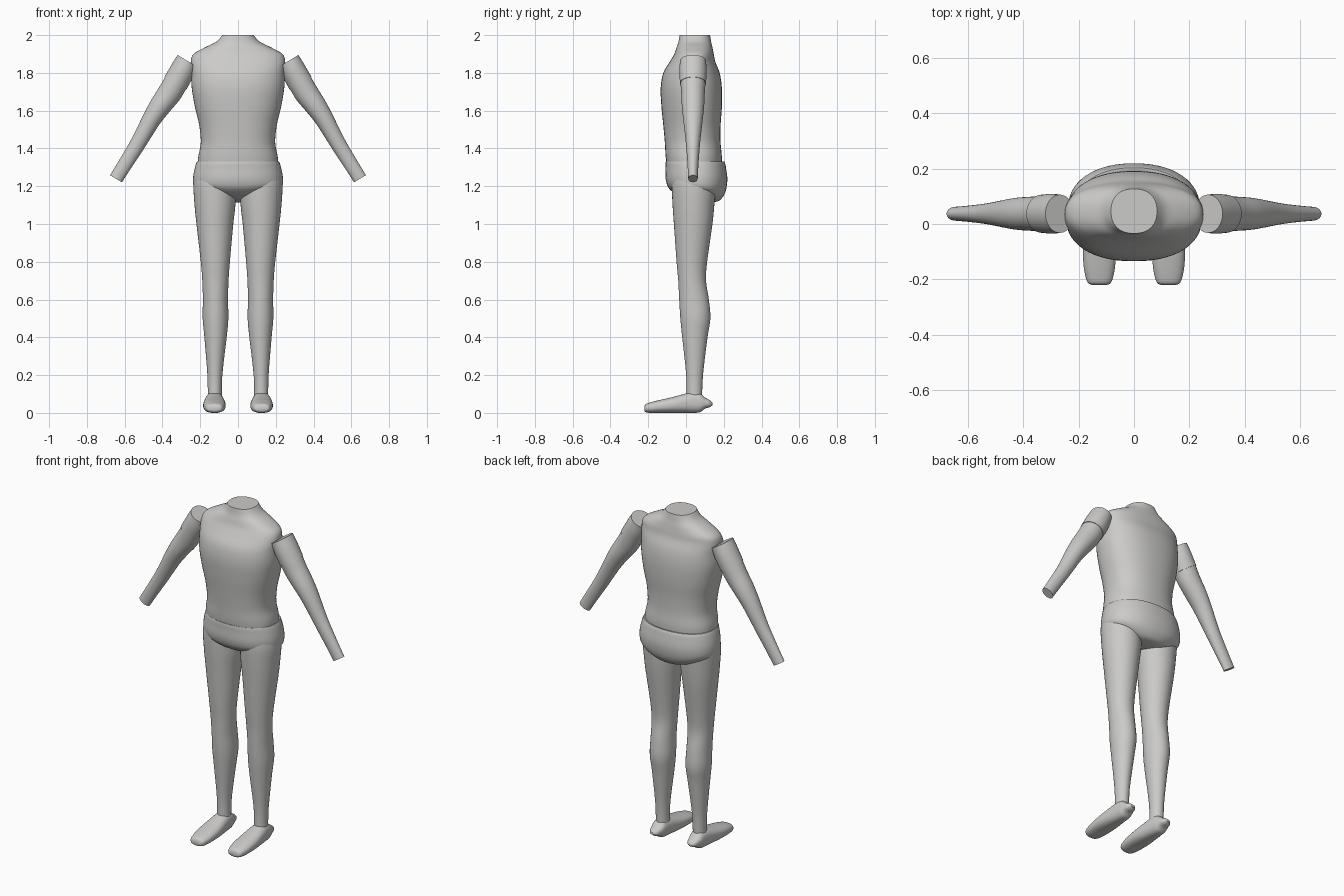
import bpy, bmesh, math
from mathutils import Vector

cube = bpy.data.objects.get("Cube")
if cube:
    bpy.data.objects.remove(cube, do_unlink=True)

grey = bpy.data.materials.new("plain_grey")
grey.use_nodes = True
COLOUR = (0.6, 0.595, 0.585, 1)
grey.diffuse_color = COLOUR
grey.node_tree.nodes["Principled BSDF"].inputs["Base Color"].default_value = COLOUR


def smooth_rows(rows, steps):
    """Catmull-Rom interpolation between section rows."""
    out = []
    for i in range(len(rows) - 1):
        sections = zip(rows[max(i - 1, 0)], rows[i], rows[i + 1], rows[min(i + 2, len(rows) - 1)])
        sections = list(sections)
        for s in range(steps):
            t = s / steps
            out.append([b + 0.5 * t * (c - a + t * (2*a - 5*b + 4*c - d + t * (3*(b - c) + d - a)))
                        for a, b, c, d in sections])
    return out + [list(rows[-1])]


def loft(name, rows, place, power=2.0, sides=40, steps=4):
    """Skin closed superellipse sections; place(row, u, v) gives each point."""
    bm = bmesh.new()
    rings = []
    for row in smooth_rows(rows, steps):
        ring = []
        for k in range(sides):
            a = math.tau * k / sides
            c, s = math.cos(a), math.sin(a)
            u = math.copysign(abs(c) ** (2 / power), c)
            v = math.copysign(abs(s) ** (2 / power), s)
            ring.append(bm.verts.new(place(row, u, v)))
        rings.append(ring)
    for lower, upper in zip(rings, rings[1:]):
        for k in range(sides):
            n = (k + 1) % sides
            bm.faces.new((lower[k], lower[n], upper[n], upper[k]))
    bm.faces.new(rings[0])
    bm.faces.new(rings[-1])
    bmesh.ops.recalc_face_normals(bm, faces=bm.faces)
    mesh = bpy.data.meshes.new(name)
    bm.to_mesh(mesh)
    bm.free()
    mesh.materials.append(grey)
    obj = bpy.data.objects.new(name, mesh)
    bpy.context.collection.objects.link(obj)
    bpy.ops.object.select_all(action='DESELECT')
    obj.select_set(True)
    bpy.context.view_layer.objects.active = obj
    bpy.ops.object.shade_smooth_by_angle(angle=math.radians(45))
    return obj


# Trunk sections: height, half width, front y, back y, tilt
def trunk_point(row, u, v):
    z, half, front, back, tilt = row
    y = (front + back) / 2 + v * (back - front) / 2
    return (u * half, y, z - tilt * (y - 0.04))


torso = [
    (1.27, .21, -.095, .185, 0), (1.35, .211, -.107, .19, 0), (1.43, .197, -.112, .183, 0),
    (1.52, .205, -.12, .183, 0), (1.62, .228, -.13, .19, 0), (1.72, .245, -.134, .19, 0),
    (1.80, .247, -.12, .178, 0), (1.86, .25, -.085, .155, 0), (1.90, .235, -.062, .147, 0),
    (1.935, .175, -.05, .14, 0), (1.965, .115, -.04, .133, 0), (2.0, .083, -.034, .127, 0)]
loft("torso", torso, trunk_point, power=2.3, sides=56)

pelvis = [
    (1.32, .205, -.09, .18, 0), (1.33, .217, -.107, .203, 0), (1.29, .23, -.108, .213, 0),
    (1.24, .238, -.108, .219, .02), (1.195, .232, -.1, .212, .08), (1.165, .19, -.085, .195, .14),
    (1.14, .125, -.05, .165, .17), (1.125, .05, .01, .1, .17)]
loft("pelvis", pelvis, trunk_point, power=2.2, sides=56)

# Leg sections: height, inner x, outer x, front y, back y
legs = [
    (1.26, .03, .228, -.07, .155), (1.2, .012, .236, -.075, .157), (1.1, .014, .23, -.071, .15),
    (1.0, .025, .22, -.064, .14), (.8, .043, .197, -.05, .112), (.7, .05, .189, -.041, .106),
    (.6, .053, .186, -.036, .121), (.5, .051, .187, -.03, .129), (.4, .06, .178, -.02, .114),
    (.2, .083, .162, .001, .09), (.07, .086, .16, .003, .085)]

# Foot sections: y, half width, bottom, top
feet = [
    (-.221, .022, .012, .03), (-.214, .04, .004, .046), (-.19, .05, 0, .055),
    (-.14, .058, 0, .068), (-.07, .059, 0, .084), (0, .052, 0, .103), (.04, .047, 0, .11),
    (.075, .043, .004, .104), (.1, .037, .022, .082), (.125, .028, .03, .068), (.14, .012, .04, .055)]

# Arm sections: distance along arm, inner reach, outer reach, half depth
arms = [
    (0, .06, .055, .066), (.06, .07, .056, .069), (.135, .073, .055, .066), (.2, .073, .054, .062),
    (.28, .06, .055, .059), (.36, .049, .051, .052), (.45, .046, .043, .043),
    (.53, .044, .038, .036), (.64, .039, .037, .029), (.73, .036, .037, .025)]
shoulder = Vector((.27, .037, 1.865))
along = Vector((.514, 0, -.857))
across = Vector((.857, 0, .514))

for side, label in ((1, "left"), (-1, "right")):
    def leg_point(row, u, v):
        z, inner, outer, front, back = row
        x = (inner + outer) / 2 + u * (outer - inner) / 2
        return (side * x, (front + back) / 2 + v * (back - front) / 2, z)

    def foot_point(row, u, v):
        y, half, low, high = row
        z = (low + high) / 2 + v * (high - low) / 2
        return (side * (.125 + u * half), y, max(z, low + .004 * (v > -.9)))

    def arm_point(row, u, v, grow=0):
        t, inner, outer, depth = row
        reach = (outer - inner) / 2 + u * ((outer + inner) / 2 + grow)
        p = shoulder + along * t + across * reach
        return (side * p.x, p.y + v * (depth + grow), p.z)

    def sleeve_point(row, u, v):
        return arm_point(row, u, v, .003)

    loft(label + "_leg", legs, leg_point)
    loft(label + "_foot", feet, foot_point, power=2.4)
    loft(label + "_arm", arms, arm_point)
    loft(label + "_sleeve", arms[:3], sleeve_point)
